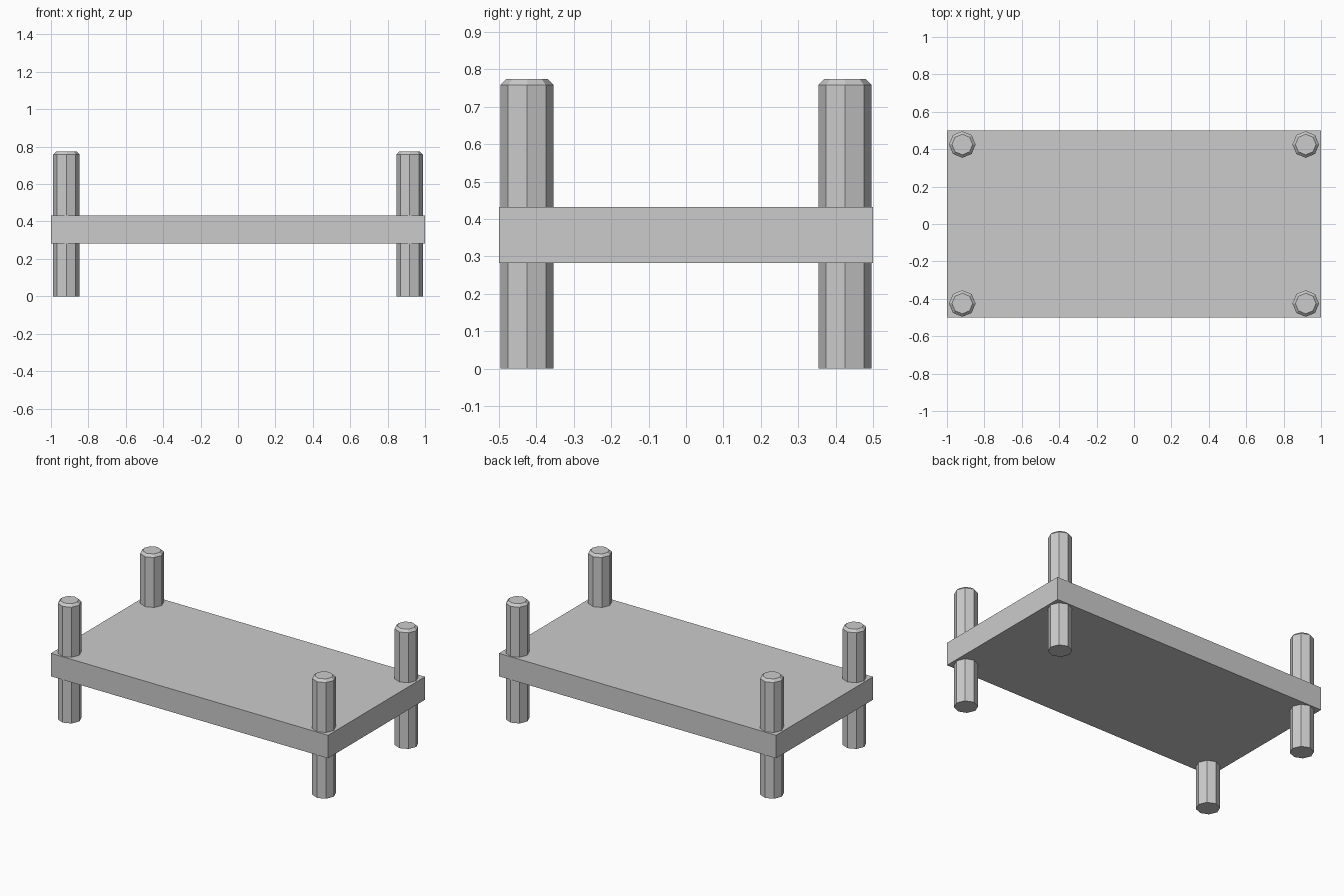
import bpy, bmesh, math

if "Cube" in bpy.data.objects:
    bpy.data.objects.remove(bpy.data.objects["Cube"])

def new_object(name, bm):
    bmesh.ops.recalc_face_normals(bm, faces=bm.faces)
    mesh = bpy.data.meshes.new(name)
    bm.to_mesh(mesh)
    bm.free()
    obj = bpy.data.objects.new(name, mesh)
    bpy.context.collection.objects.link(obj)
    return obj

def post(name, x, y, sides=8):
    # Octagonal post with a chamfered top, lofted from (radius, height) rings
    bm = bmesh.new()
    rings = []
    for r, z in [(0.071, 0.0), (0.071, 0.758), (0.055, 0.774)]:
        angles = [2 * math.pi * i / sides for i in range(sides)]
        rings.append([bm.verts.new((r * math.cos(a), r * math.sin(a), z)) for a in angles])
    for low, high in zip(rings, rings[1:]):
        for i in range(sides):
            j = (i + 1) % sides
            bm.faces.new((low[i], low[j], high[j], high[i]))
    bm.faces.new(rings[0][::-1])
    bm.faces.new(rings[-1])
    new_object(name, bm).location = (x, y, 0)

# Flat platform
bm = bmesh.new()
bmesh.ops.create_cube(bm, size=1)
bmesh.ops.scale(bm, vec=(2.0, 1.0, 0.15), verts=bm.verts)
new_object("platform", bm).location = (0, 0, 0.357)

# Corner posts
for side, x in (("left", -0.918), ("right", 0.918)):
    for end, y in (("front", -0.425), ("back", 0.425)):
        post(f"{end}_{side}_post", x, y)
